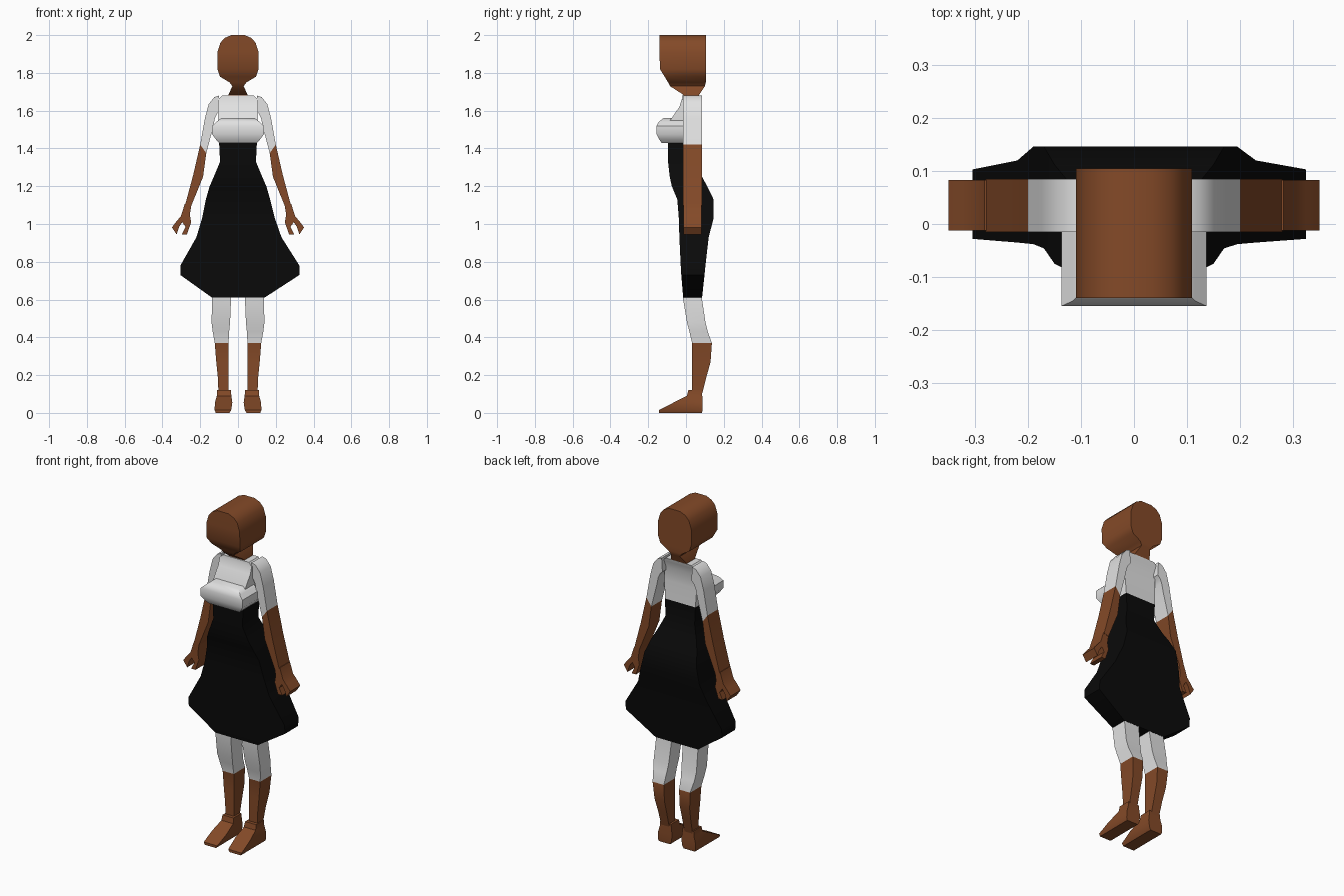
import bpy, bmesh, math


def material(name, rgb):
    m = bpy.data.materials.new(name)
    m.diffuse_color = (*rgb, 1)
    return m


BROWN = material("brown", (0.23, 0.068, 0.021))
WHITE = material("white", (0.76, 0.76, 0.76))
BLACK = material("black", (0.003, 0.003, 0.003))


def finish(name, bm, mats, split_z=None):
    """Turn bm into an object; faces below split_z take the second material."""
    bmesh.ops.recalc_face_normals(bm, faces=bm.faces)
    if split_z is not None:
        for f in bm.faces:
            f.material_index = int(f.calc_center_median().z < split_z)
    me = bpy.data.meshes.new(name)
    bm.to_mesh(me)
    bm.free()
    for m in mats:
        me.materials.append(m)
    ob = bpy.data.objects.new(name, me)
    bpy.context.collection.objects.link(ob)
    bpy.ops.object.select_all(action='DESELECT')
    ob.select_set(True)
    bpy.context.view_layer.objects.active = ob
    bpy.ops.object.shade_smooth_by_angle(angle=math.radians(40))
    return ob


def skin(name, rings, mats, split_z=None):
    """Join rings of four points into a closed tube."""
    bm = bmesh.new()
    vs = [[bm.verts.new(p) for p in r] for r in rings]
    for a, b in zip(vs, vs[1:]):
        for i in range(4):
            j = (i + 1) % 4
            bm.faces.new((a[i], a[j], b[j], b[i]))
    bm.faces.new(vs[0])
    bm.faces.new(vs[-1])
    return finish(name, bm, mats, split_z)


def loft(name, rows, mats, split_z=None, side=1):
    """Rows are z, x0, x1, y0, y1 of a rectangular section."""
    rings = [[(side * a, c, z), (side * b, c, z), (side * b, d, z), (side * a, d, z)]
             for z, a, b, c, d in rows]
    return skin(name, rings, mats, split_z)


def prism(name, outline, y0, y1, mat):
    """Extrude an x-z outline along y."""
    bm = bmesh.new()
    a = [bm.verts.new((x, y0, z)) for x, z in outline]
    b = [bm.verts.new((x, y1, z)) for x, z in outline]
    bm.faces.new(a)
    bm.faces.new(b)
    for i in range(len(a)):
        j = (i + 1) % len(a)
        bm.faces.new((a[i], a[j], b[j], b[i]))
    return finish(name, bm, [mat])


def centred(rows):
    return [(z, -w, w, c, d) for z, w, c, d in rows]


# head and neck
loft("head", centred([
    (2.0, 0.035, -0.14, 0.105), (1.985, 0.07, -0.14, 0.105),
    (1.96, 0.093, -0.14, 0.105), (1.91, 0.109, -0.14, 0.105),
    (1.82, 0.109, -0.138, 0.105), (1.78, 0.095, -0.113, 0.105),
    (1.75, 0.045, -0.095, 0.105), (1.73, 0.03, -0.085, 0.10),
    (1.685, 0.05, -0.015, 0.07), (1.66, 0.05, -0.01, 0.065)]), [BROWN])

# upper body, blouse
loft("blouse", centred([
    (1.68, 0.085, -0.02, 0.07), (1.66, 0.105, -0.022, 0.065),
    (1.62, 0.105, -0.035, 0.05), (1.54, 0.105, -0.09, 0.05),
    (1.43, 0.10, -0.095, 0.055)]), [WHITE])
loft("bust", centred([
    (1.56, 0.09, -0.12, -0.01), (1.54, 0.115, -0.145, 0.0),
    (1.52, 0.137, -0.155, 0.01), (1.475, 0.137, -0.155, 0.01),
    (1.445, 0.115, -0.14, 0.0), (1.43, 0.10, -0.13, -0.02)]), [WHITE])

# dress from bodice to hem
loft("dress", [
    (1.43, -0.10, 0.10, -0.095, 0.055), (1.33, -0.095, 0.095, -0.095, 0.055),
    (1.25, -0.128, 0.128, -0.086, 0.085), (1.2, -0.15, 0.15, -0.075, 0.112),
    (1.13, -0.17, 0.17, -0.046, 0.146), (1.03, -0.19, 0.195, -0.038, 0.146),
    (0.93, -0.22, 0.23, -0.035, 0.12), (0.78, -0.305, 0.325, -0.028, 0.103),
    (0.73, -0.305, 0.325, -0.025, 0.098), (0.61, -0.137, 0.14, -0.015, 0.085)],
    [BLACK])

# arm stations: outer x, z, inner x, z
ARM = [(0.10, 1.68, 0.095, 1.60), (0.125, 1.672, 0.11, 1.585),
       (0.155, 1.635, 0.122, 1.56), (0.175, 1.56, 0.135, 1.50),
       (0.20, 1.42, 0.168, 1.375), (0.237, 1.26, 0.185, 1.25),
       (0.28, 1.10, 0.25, 1.09)]
# hand outline with finger and thumb
HAND = [(0.247, 1.10), (0.282, 1.105), (0.303, 1.04), (0.325, 1.015),
        (0.35, 0.982), (0.325, 0.945), (0.312, 0.985), (0.295, 1.01),
        (0.278, 0.985), (0.298, 0.945), (0.27, 0.945), (0.248, 1.01),
        (0.255, 1.05)]

for side, tag in ((1, "left"), (-1, "right")):
    rings = [[(side * xo, -0.015, zo), (side * xi, -0.015, zi),
              (side * xi, 0.085, zi), (side * xo, 0.085, zo)]
             for xo, zo, xi, zi in ARM]
    skin(tag + "_arm", rings, [WHITE, BROWN], 1.4)
    prism(tag + "_hand", [(side * x, z) for x, z in HAND], -0.012, 0.083, BROWN)

    # stocking above, boot shaft below
    loft(tag + "_leg", [
        (0.66, 0.035, 0.135, -0.015, 0.08), (0.60, 0.037, 0.137, -0.015, 0.085),
        (0.48, 0.042, 0.14, 0.005, 0.103), (0.43, 0.047, 0.134, 0.018, 0.115),
        (0.37, 0.05, 0.123, 0.032, 0.137), (0.27, 0.05, 0.115, 0.032, 0.13),
        (0.19, 0.05, 0.107, 0.032, 0.108), (0.10, 0.05, 0.103, 0.032, 0.085)],
        [WHITE, BROWN], 0.37, side)
    loft(tag + "_shoe", [
        (0.12, 0.038, 0.11, 0.012, 0.085), (0.09, 0.035, 0.112, 0.005, 0.086),
        (0.055, 0.03, 0.122, -0.065, 0.087), (0.015, 0.036, 0.124, -0.143, 0.087),
        (0.0, 0.045, 0.118, -0.143, 0.085)], [BROWN], None, side)
